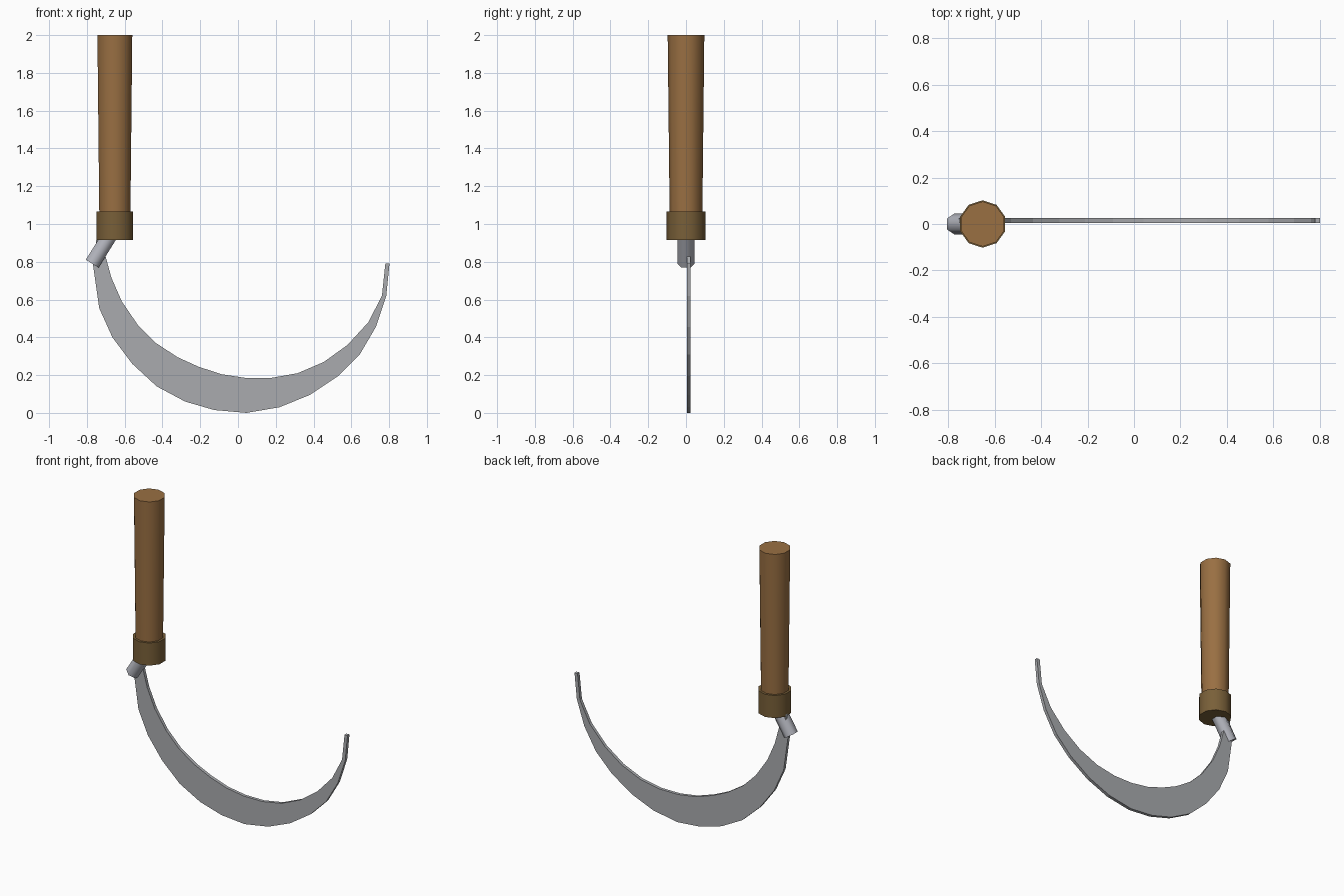
import bpy, bmesh, math
from mathutils import Vector

old = bpy.data.objects.get("Cube")
if old:
    bpy.data.objects.remove(old, do_unlink=True)


def material(name, rgb):
    m = bpy.data.materials.new(name)
    m.use_nodes = True
    m.diffuse_color = (*rgb, 1)
    m.node_tree.nodes["Principled BSDF"].inputs["Base Color"].default_value = (*rgb, 1)
    return m


WOOD = material("brown wood", (0.32, 0.16, 0.055))
BAND = material("dark bronze", (0.19, 0.115, 0.04))
STEEL = material("grey steel", (0.40, 0.41, 0.43))
PALE = material("pale steel", (0.46, 0.47, 0.52))


def add_object(name, bm, mat, smooth_angle=None):
    bmesh.ops.recalc_face_normals(bm, faces=bm.faces)
    mesh = bpy.data.meshes.new(name)
    bm.to_mesh(mesh)
    bm.free()
    mesh.materials.append(mat)
    ob = bpy.data.objects.new(name, mesh)
    bpy.context.collection.objects.link(ob)
    if smooth_angle:
        bpy.ops.object.select_all(action="DESELECT")
        ob.select_set(True)
        bpy.context.view_layer.objects.active = ob
        bpy.ops.object.shade_smooth_by_angle(angle=math.radians(smooth_angle))
    return ob


def rod(name, start, end, r1, r2, sides, mat):
    """Tapered prism between two points, with a corner facing +y and -y."""
    start, end = Vector(start), Vector(end)
    axis = (end - start).normalized()
    v = Vector((0, 1, 0))
    u = v.cross(axis)
    bm = bmesh.new()
    rings = []
    for centre, r in ((start, r1), (end, r2)):
        angles = [math.tau * i / sides for i in range(sides)]
        rings.append([bm.verts.new(centre + r * (math.cos(a) * v + math.sin(a) * u))
                      for a in angles])
    for i in range(sides):
        j = (i + 1) % sides
        bm.faces.new((rings[0][i], rings[0][j], rings[1][j], rings[1][i]))
    for ring in rings:
        bm.faces.new(ring)
    return add_object(name, bm, mat, 65)


# Handle, collar and slanted tang
HX = -0.652
rod("handle", (HX, 0, 1.0), (HX, 0, 2.0), 0.086, 0.097, 10, WOOD)
rod("collar", (HX, 0, 0.915), (HX, 0, 1.065), 0.102, 0.102, 10, BAND)
rod("tang", (-0.772, 0, 0.79), (-0.672, 0, 0.95), 0.046, 0.046, 6, PALE)

# Crescent blade: outer and inner edges from the tang round to the tip
outer = [(-.745, .96), (-.767, .78), (-.735, .555), (-.665, .40), (-.56, .26),
         (-.43, .14), (-.28, .06), (-.125, .015), (.045, 0), (.22, .03),
         (.38, .095), (.53, .195), (.645, .31), (.73, .455), (.785, .62), (.802, .79)]
inner = [(-.72, .96), (-.70, .825), (-.67, .715), (-.615, .59), (-.53, .465),
         (-.435, .37), (-.32, .295), (-.21, .245), (-.09, .205), (.04, .185),
         (.175, .185), (.315, .21), (.455, .27), (.58, .36), (.69, .48),
         (.762, .62), (.78, .79)]
bm = bmesh.new()
outline = [bm.verts.new((x, 0.004, z)) for x, z in outer + inner[::-1]]
face = bm.faces.new(outline)
side = bmesh.ops.extrude_face_region(bm, geom=[face])
moved = [g for g in side["geom"] if isinstance(g, bmesh.types.BMVert)]
bmesh.ops.translate(bm, verts=moved, vec=(0, 0.021, 0))
add_object("blade", bm, STEEL)
